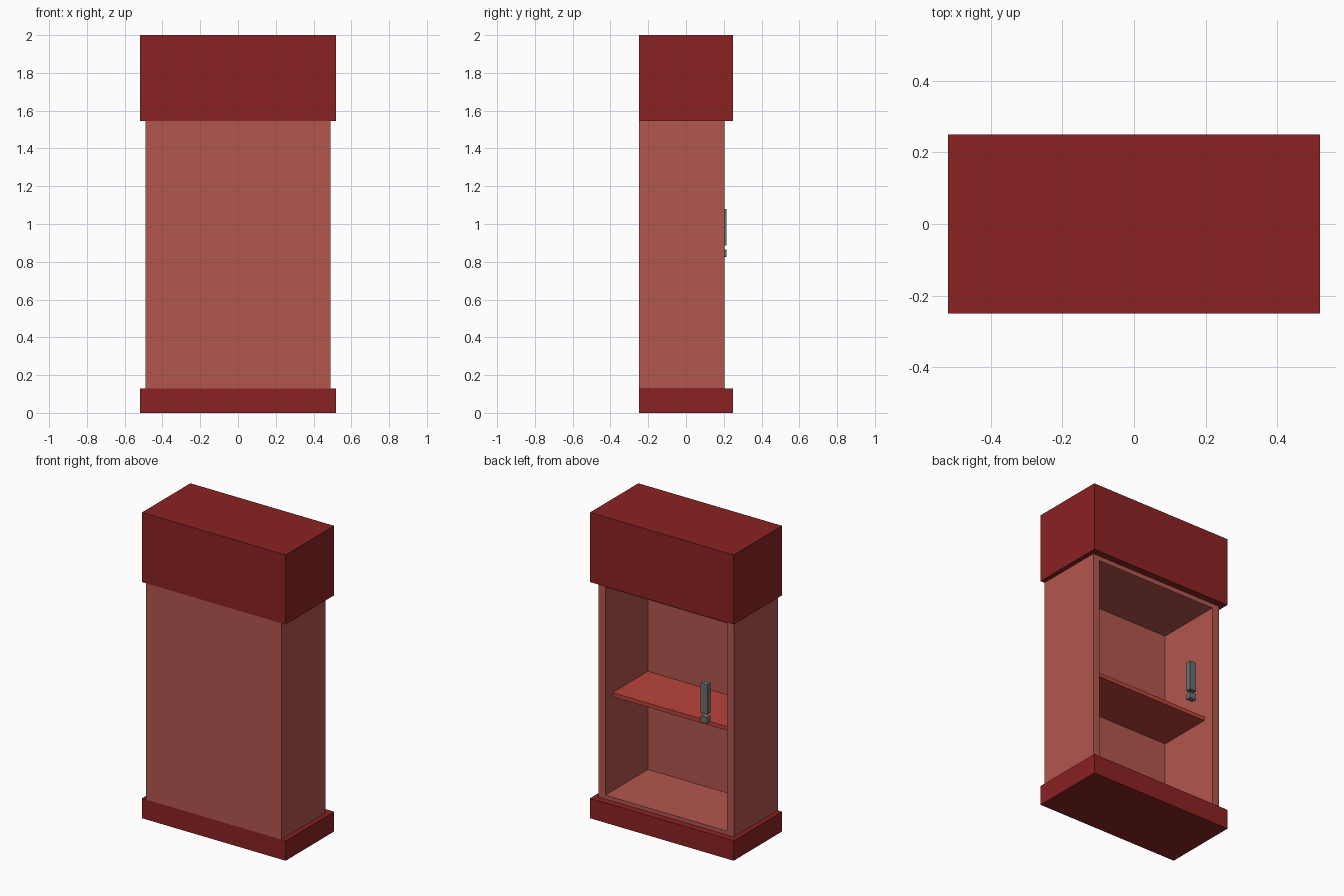
import bpy

if "Cube" in bpy.data.objects:
    bpy.data.objects.remove(bpy.data.objects["Cube"])


def material(name, rgb):
    m = bpy.data.materials.new(name)
    m.diffuse_color = (*rgb, 1.0)
    m.use_nodes = True
    m.node_tree.nodes["Principled BSDF"].inputs["Base Color"].default_value = m.diffuse_color
    return m


dark_red = material("dark red", (0.26, 0.016, 0.016))
pale_red = material("pale red", (0.45, 0.094, 0.077))
bright_red = material("bright red", (0.48, 0.058, 0.042))
grey = material("metal grey", (0.15, 0.16, 0.16))


def box(name, x, y, z, mat):
    """Box spanning the given (low, high) ranges."""
    bpy.ops.mesh.primitive_cube_add(size=1)
    o = bpy.context.object
    o.name = name
    o.location = [(a + b) / 2 for a, b in (x, y, z)]
    o.scale = [b - a for a, b in (x, y, z)]
    bpy.ops.object.transform_apply(location=True, rotation=False, scale=True)
    o.data.materials.append(mat)
    return o


# plinth and tall header
box("base", (-0.52, 0.52), (-0.25, 0.25), (0, 0.13), dark_red)
box("header", (-0.52, 0.52), (-0.25, 0.25), (1.545, 2.0), dark_red)

# body shell, hollowed from the +y side
body = box("body", (-0.49, 0.49), (-0.25, 0.205), (0.13, 1.545), pale_red)
cutter = box("body_cutter", (-0.44, 0.44), (-0.235, 0.4), (0.155, 1.515), pale_red)
mod = body.modifiers.new("hollow", "BOOLEAN")
mod.object = cutter
mod.operation = "DIFFERENCE"
mod.solver = "EXACT"
bpy.context.view_layer.objects.active = body
bpy.ops.object.modifier_apply(modifier=mod.name)
bpy.data.objects.remove(cutter, do_unlink=True)

# inner shelf
box("shelf", (-0.44, 0.44), (-0.235, 0.13), (0.77, 0.797), bright_red)

# handle and lock
box("handle", (-0.305, -0.257), (0.18, 0.215), (0.885, 1.08), grey)
box("lock", (-0.305, -0.257), (0.18, 0.215), (0.825, 0.865), grey)
